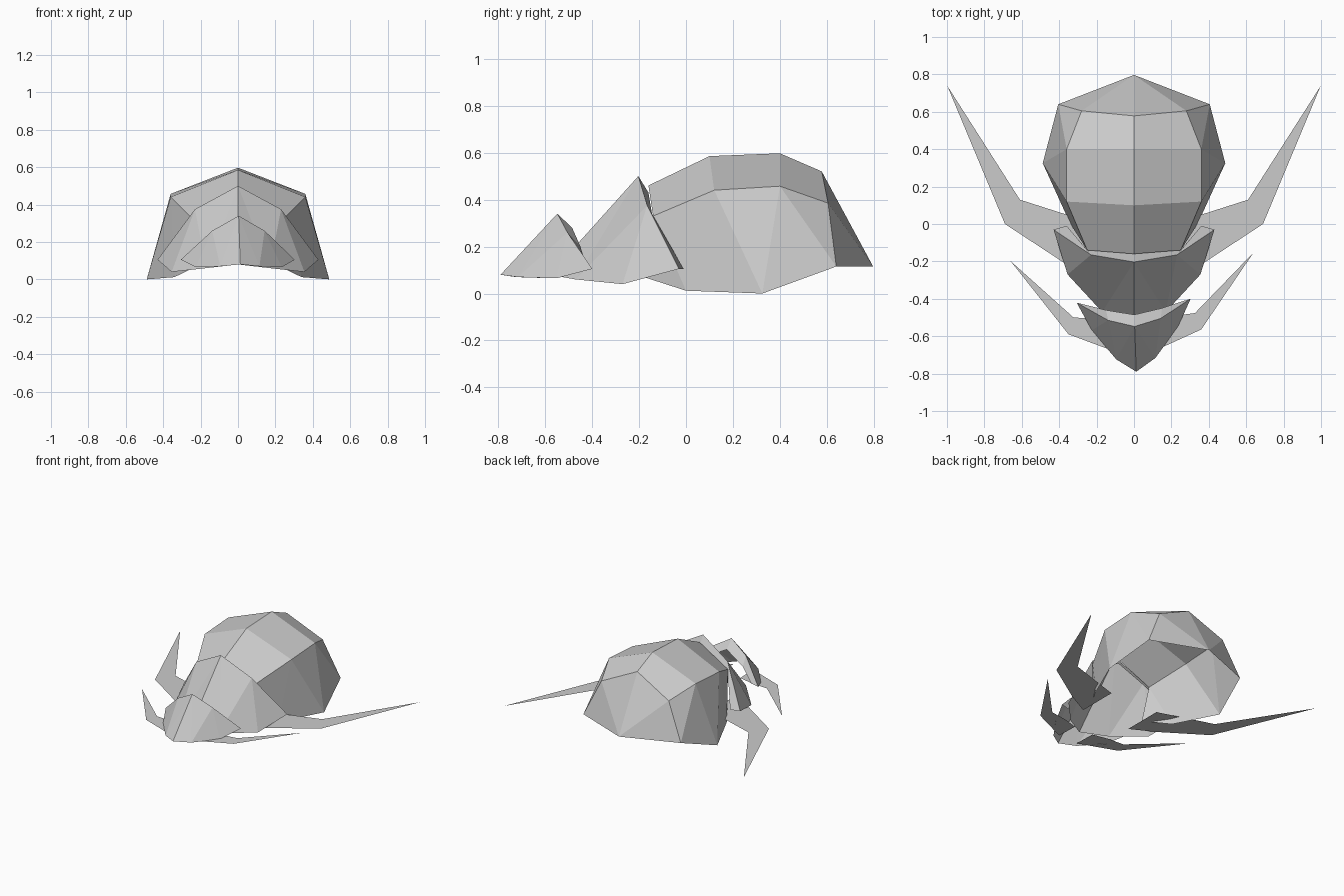
import bpy

grey = bpy.data.materials.new("shell_grey")
grey.diffuse_color = (0.6, 0.6, 0.6, 1)


def half_mesh(name, verts, faces, origin=(0, 0, 0), turn=0.0):
    """Right half of a thin part, mirrored to the left."""
    mesh = bpy.data.meshes.new(name)
    o = origin
    mesh.from_pydata([(v[0] - o[0], v[1] - o[1], v[2] - o[2]) for v in verts], [], faces)
    mesh.materials.append(grey)
    ob = bpy.data.objects.new(name, mesh)
    bpy.context.collection.objects.link(ob)
    ob.location = o
    ob.rotation_euler.z = turn
    mod = ob.modifiers.new("mirror", 'MIRROR')
    mod.use_clip = True
    return ob


# Large rear shell: rows from front to back, each spine / shoulder / rim
rows = [
    [(0, -.16, .46), (.25, -.14, .33), (.22, -.18, .07)],
    [(0, .10, .585), (.36, .12, .44), (.34, 0, .012)],
    [(0, .40, .597), (.36, .40, .457), (.488, .325, 0)],
    [(0, .578, .52), (.28, .605, .385), (.405, .64, .115)],
]
verts = [p for r in rows for p in r] + [(0, .797, .115)]
faces = []
for r in range(3):
    a, b = 3 * r, 3 * r + 3
    faces.append((a, a + 1, b + 1, b))
    faces += [(a + 1, a + 2, b + 2), (a + 1, b + 2, b + 1)]
faces += [(9, 10, 12), (10, 11, 12)]
half_mesh("rear_shell", verts, faces)

# Front plates: ridge, shoulder, wing tip, two lower rim points, nose,
# then the inner edge of the rear band
plate_faces = [(1, 3, 2), (1, 4, 3), (0, 4, 1), (0, 5, 4),
               (0, 1, 7, 6), (1, 2, 8, 7)]
half_mesh("middle_shell", [
    (0, -.203, .5), (.23, -.165, .375), (.43, -.03, .105),
    (.355, -.27, .04), (.17, -.47, .06), (0, -.58, .08),
    (0, -.16, .43), (.25, -.14, .31), (.36, -.01, .105)], plate_faces)

head_pivot = (0, -.45, 0)
half_mesh("head_shell", [
    (0, -.548, .34), (.14, -.51, .26), (.305, -.41, .105),
    (.23, -.56, .065), (.105, -.72, .07), (0, -.79, .08),
    (0, -.485, .28), (.15, -.455, .2), (.235, -.43, .105)],
    plate_faces, head_pivot, .036)

# Flat swept-back legs
half_mesh("rear_legs", [
    (.998, .738, .055), (.69, 0, .055), (.37, -.21, .055), (.2, -.3, .055),
    (.2, 0, .055), (.36, .05, .055), (.61, .13, .055)],
    [(0, 6, 1), (1, 6, 5, 2), (2, 5, 4, 3)])
half_mesh("front_legs", [
    (.65, -.175, .068), (.355, -.577, .068), (.13, -.67, .068), (.08, -.69, .068),
    (.08, -.53, .068), (.2, -.5, .068), (.325, -.488, .068)],
    [(0, 6, 1), (1, 6, 5, 2), (2, 5, 4, 3)], head_pivot, .036)
